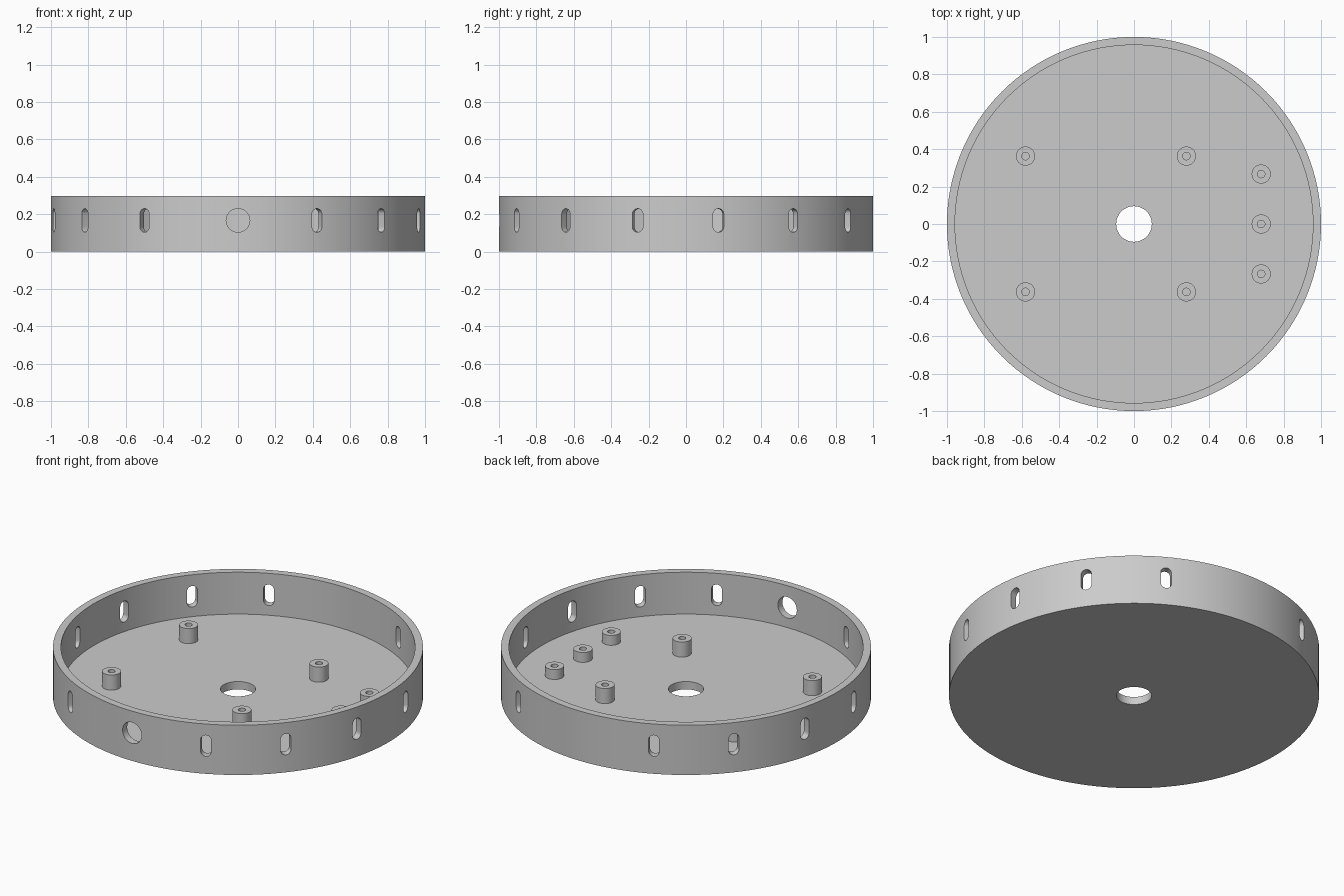
import bpy, bmesh
from math import sin, cos, pi, radians
from mathutils import Matrix, Vector

cube = bpy.data.objects.get("Cube")
if cube:
    bpy.data.objects.remove(cube, do_unlink=True)

grey = bpy.data.materials.new("plain grey")
grey.use_nodes = True
colour = (0.6, 0.6, 0.6, 1)
grey.diffuse_color = colour
grey.node_tree.nodes["Principled BSDF"].inputs["Base Color"].default_value = colour

FLOOR, HEIGHT, INNER = 0.047, 0.297, 0.957
SLOT_Z = 0.167


def add_object(name, bm):
    bmesh.ops.recalc_face_normals(bm, faces=bm.faces)
    mesh = bpy.data.meshes.new(name)
    bm.to_mesh(mesh)
    bm.free()
    mesh.materials.append(grey)
    obj = bpy.data.objects.new(name, mesh)
    bpy.context.collection.objects.link(obj)
    return obj


def activate(obj):
    bpy.ops.object.select_all(action='DESELECT')
    obj.select_set(True)
    bpy.context.view_layer.objects.active = obj


def smooth(obj):
    activate(obj)
    bpy.ops.object.shade_smooth_by_angle(angle=radians(30))


def lathe(name, profile, segments, location=(0, 0, 0)):
    """Turn a closed (radius, z) profile around the z axis."""
    bm = bmesh.new()
    rings = []
    for i in range(segments):
        a = 2 * pi * i / segments
        rings.append([bm.verts.new((r * cos(a), r * sin(a), z)) for r, z in profile])
    n = len(profile)
    for i, ring in enumerate(rings):
        following = rings[(i + 1) % segments]
        for j in range(n):
            k = (j + 1) % n
            bm.faces.new((ring[j], following[j], following[k], ring[k]))
    obj = add_object(name, bm)
    obj.location = location
    return obj


def add_cutter(bm, angle, radius, half_straight, steps=16):
    """Radial prism with a capsule (or round) outline through the wall."""
    turn = Matrix.Rotation(radians(angle), 4, 'Z')
    outline = []
    for side in (1, -1):
        for i in range(steps + (half_straight > 0)):
            a = pi * i / steps + (0 if side > 0 else pi)
            outline.append((radius * cos(a), SLOT_Z + side * half_straight + radius * sin(a)))
    inner, outer = [[bm.verts.new(turn @ Vector((x, y, z))) for y, z in outline]
                    for x in (0.88, 1.1)]
    bm.faces.new(inner)
    bm.faces.new(outer)
    for i in range(len(outline)):
        k = (i + 1) % len(outline)
        bm.faces.new((inner[i], inner[k], outer[k], outer[i]))


# Round tray with a central hole
tray = lathe("tray", [(0.095, 0), (1, 0), (1, HEIGHT), (INNER, HEIGHT),
                      (INNER, FLOOR), (0.095, FLOOR)], 128)

# Wall openings: two runs of six slots, and one round hole at the front
bm = bmesh.new()
for start in (-65, 115):
    for i in range(6):
        add_cutter(bm, start + 25 * i, 0.029, 0.034)
add_cutter(bm, -90, 0.063, 0)
cutter = add_object("wall_cutter", bm)
cutter.hide_render = True

cut = tray.modifiers.new("openings", 'BOOLEAN')
cut.operation = 'DIFFERENCE'
cut.solver = 'EXACT'
cut.object = cutter
activate(tray)
bpy.ops.object.modifier_apply(modifier=cut.name)
bpy.data.objects.remove(cutter, do_unlink=True)
smooth(tray)


# Hollow screw posts on the floor
def post(name, x, y, top):
    smooth(lathe(name, [(0.02, FLOOR - 0.005), (0.051, FLOOR - 0.005),
                        (0.051, top), (0.02, top)], 32, (x, y, 0)))


for x, side in ((-0.58, "right"), (0.28, "left")):
    for y, end in ((-0.363, "front"), (0.363, "back")):
        post(f"tall_post_{end}_{side}", x, y, 0.137)
for y, end in ((-0.267, "front"), (0, "middle"), (0.267, "back")):
    post(f"short_post_{end}", 0.68, y, 0.106)
